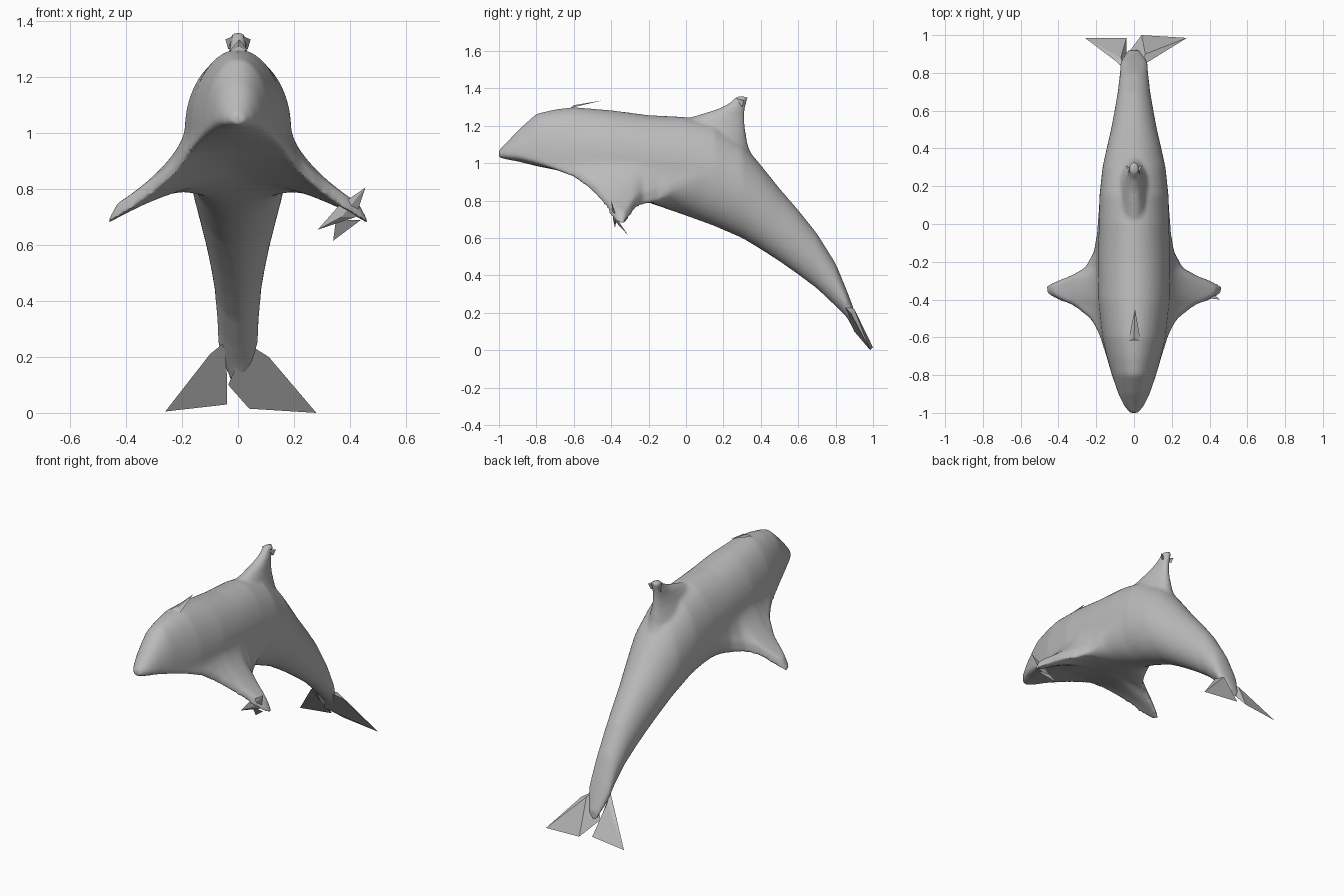
import bpy, bmesh, math
from mathutils import Vector as V

cube = bpy.data.objects.get("Cube")
if cube:
    bpy.data.objects.remove(cube)

grey = bpy.data.materials.new("plain_grey")
grey.use_nodes = True
colour = (0.5, 0.5, 0.5, 1)
grey.diffuse_color = colour
grey.node_tree.nodes["Principled BSDF"].inputs["Base Color"].default_value = colour


def finish(name, bm):
    bmesh.ops.recalc_face_normals(bm, faces=bm.faces)
    mesh = bpy.data.meshes.new(name)
    bm.to_mesh(mesh)
    bm.free()
    mesh.materials.append(grey)
    obj = bpy.data.objects.new(name, mesh)
    bpy.context.collection.objects.link(obj)
    return obj


def skin(bm, rings):
    """Join a row of equal point rings and cap the ends."""
    loops = [[bm.verts.new(p) for p in ring] for ring in rings]
    for low, high in zip(loops, loops[1:]):
        for i in range(len(low)):
            j = (i + 1) % len(low)
            bm.faces.new((low[i], low[j], high[j], high[i]))
    bm.faces.new(loops[0][::-1])
    bm.faces.new(loops[-1])


def sample(table, y):
    """Values of a table at y, blended between its rows."""
    y = min(max(y, table[0][0]), table[-1][0])
    for a, b in zip(table, table[1:]):
        if y <= b[0]:
            t = (y - a[0]) / (b[0] - a[0])
            return [p + (q - p) * t for p, q in zip(a[1:], b[1:])]


def arc(a, c, b, steps=10):
    """Quarter-oval arc from a to b, pulled towards the corner c."""
    points = []
    for i in range(steps):
        t = i / steps
        k = ((1 - t) ** 2, math.sqrt(2) * t * (1 - t), t * t)
        points.append([(k[0] * p + k[1] * q + k[2] * r) / sum(k) for p, q, r in zip(a, c, b)])
    return points


def shard(name, points, peak):
    """Thin faceted spike: a fan of corners joined to one raised peak."""
    bm = bmesh.new()
    base = [bm.verts.new(p) for p in points]
    top = bm.verts.new(peak)
    bm.faces.new(base)
    for i, v in enumerate(base):
        bm.faces.new((v, base[(i + 1) % len(base)], top))
    return finish(name, bm)


# Body: y, belly height, back height, half width, shoulder height
trunk = [
    (-1, 1.03, 1.07, .025, 1.045), (-.96, 1.02, 1.11, .055, 1.045), (-.9, 1.01, 1.175, .083, 1.04),
    (-.8, .985, 1.265, .117, 1.03), (-.7, .965, 1.288, .145, 1.015), (-.6, .94, 1.3, .168, 1.015),
    (-.4, .87, 1.283, .19, 1.015), (-.2, .79, 1.257, .19, 1.005), (0, .72, 1.247, .187, .97),
    (.15, .665, 1.215, .183, .93), (.3, .6, 1.11, .167, .855), (.4, .54, .99, .145, .765),
    (.5, .475, .865, .122, .67), (.6, .405, .75, .103, .58), (.7, .33, .625, .086, .48),
    (.8, .235, .465, .075, .35), (.86, .175, .32, .072, .25), (.92, .1, .16, .035, .13)]

# Flippers flaring out of the flanks: y, reach beyond the flank, drop below the shoulder
flare = [
    (-.9, 0, 0), (-.8, 0, .02), (-.7, .003, .045), (-.6, .012, .08), (-.55, .028, .105),
    (-.5, .055, .145), (-.43, .14, .225), (-.4, .22, .28), (-.37, .275, .31), (-.33, .285, .315),
    (-.3, .22, .275), (-.27, .14, .225), (-.23, .07, .205), (-.15, .025, .17), (-.05, .008, .09), (.1, 0, 0)]


def section(y):
    belly, back, w, shoulder = sample(trunk, y)
    reach, drop = sample(flare, y)
    edge = min(.026, reach)
    x, z = w + reach, shoulder - drop
    half = arc((0, back), (w, back), (w, shoulder))
    half += arc((w, shoulder), (w + .05 * reach, z + .55 * drop), (x, z + edge))
    half += arc((x, z - edge), (w, belly), (0, belly)) + [(0, belly)]
    mirrored = [(-p[0], p[1]) for p in half[-2:0:-1]]
    return [V((px, y, pz)) for px, pz in half + mirrored]


bm = bmesh.new()
count = 140
skin(bm, [section(-1 + 1.92 * i / count) for i in range(count + 1)])

# Dorsal fin: height, front y, rear y, half width
dorsal = [(1, -.3, .37, .15), (1.1, -.25, .33, .115), (1.15, -.2, .322, .09), (1.2, -.12, .315, .065),
          (1.25, .04, .312, .044), (1.29, .17, .316, .033), (1.32, .23, .322, .028), (1.358, .27, .335, .026)]
turns = [2 * math.pi * i / 32 for i in range(32)]
skin(bm, [[V((w * math.sin(t), (f + r) / 2 + (r - f) / 2 * math.cos(t), z)) for t in turns]
          for z, f, r, w in dorsal])

# Melt the body, flippers and fin into one skin
body = finish("body", bm)
bpy.context.view_layer.objects.active = body
body.select_set(True)
remesh = body.modifiers.new("blend", "REMESH")
remesh.mode = "VOXEL"
remesh.voxel_size = .01
soften = body.modifiers.new("soften", "SMOOTH")
soften.factor = .5
soften.iterations = 10
for mod in (remesh.name, soften.name):
    bpy.ops.object.modifier_apply(modifier=mod)
bpy.ops.object.shade_smooth_by_angle(angle=math.radians(50))

# Tail flukes, flat and faceted
shard("left_fluke", [(.03, .83, .25), (.11, .88, .2), (.28, .985, 0), (.04, 1, .015), (-.035, .9, .1)],
      (.06, .9, .22))
shard("right_fluke", [(-.05, .82, .25), (-.1, .865, .21), (-.26, .985, .005), (-.04, .985, .03), (-.04, .88, .14)],
      (-.07, .88, .21))

# Loose splinters on the head, left flipper and fin tip
shard("head_splinter", [(-.03, -.62, 1.295), (.035, -.62, 1.295), (.005, -.45, 1.335)], (0, -.6, 1.31))
shard("flipper_splinter_upper", [(.285, -.38, .655), (.36, -.39, .74), (.455, -.4, .805), (.42, -.37, .7)],
      (.37, -.39, .7))
shard("flipper_splinter_lower", [(.35, -.36, .69), (.44, -.38, .69), (.34, -.31, .615)], (.38, -.36, .68))
for side in (1, -1):
    shard("fin_splinter", [(0, .29, 1.31), (side * .035, .3, 1.3), (side * .045, .31, 1.335)],
          (side * .02, .27, 1.345))
